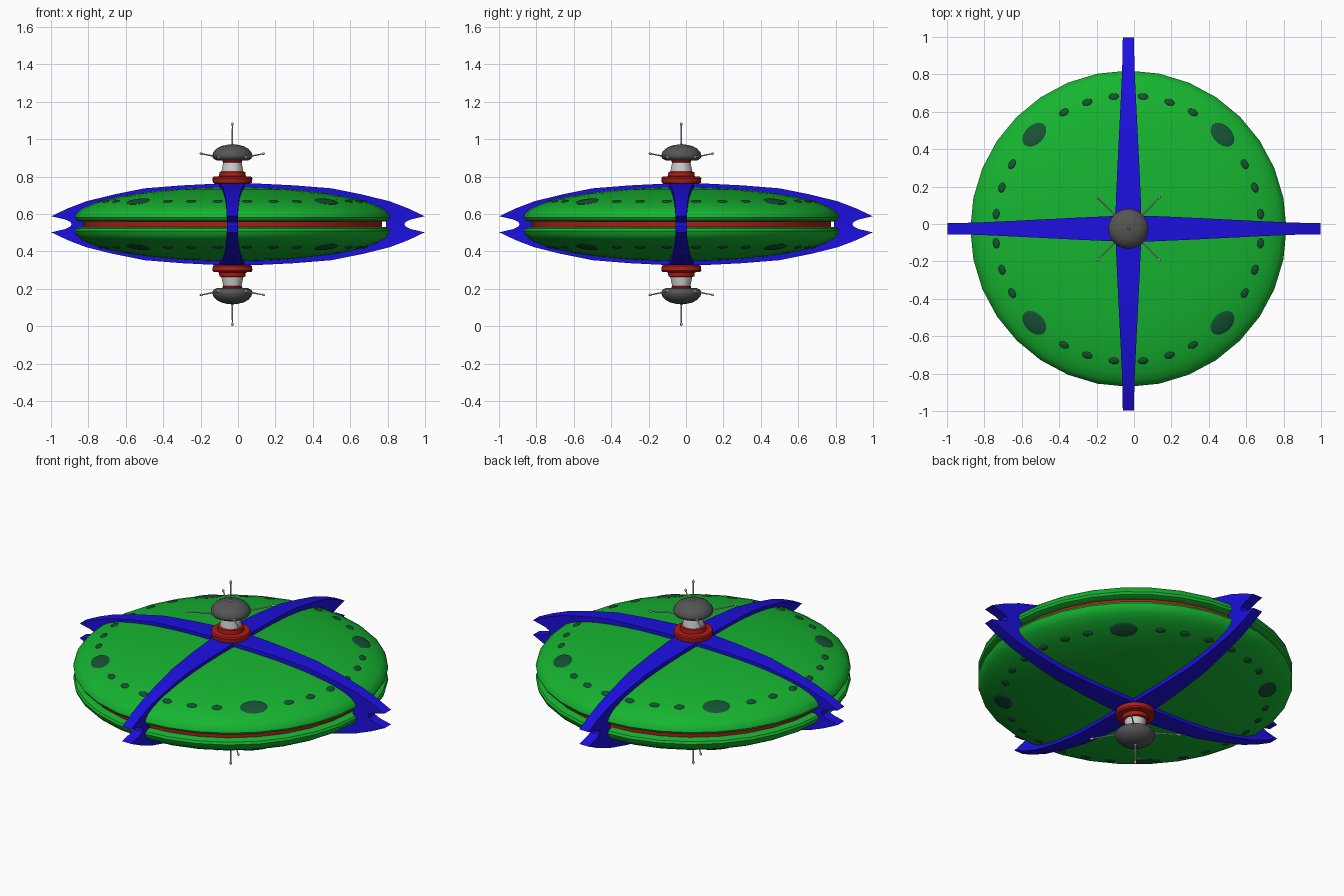
import bpy, bmesh
from math import sin, cos, pi, sqrt, radians, atan2
from mathutils import Matrix, Vector

if "Cube" in bpy.data.objects:
    bpy.data.objects.remove(bpy.data.objects["Cube"])

CENTRE = Vector((-0.03, -0.025, 0.545))   # hull axis; everything mirrors about its z


def material(name, rgb):
    m = bpy.data.materials.new(name)
    m.diffuse_color = (*rgb, 1)
    m.use_nodes = True
    m.node_tree.nodes["Principled BSDF"].inputs["Base Color"].default_value = m.diffuse_color
    return m


GREEN = material("hull green", (0.008, 0.46, 0.03))
BLUE = material("fin blue", (0.012, 0.005, 0.75))
RED = material("collar red", (0.42, 0.012, 0.008))
DARK = material("dark grey", (0.09, 0.09, 0.09))
GLASS = material("window glass", (0.008, 0.085, 0.035))


def finish(name, bm, mat=None, angle=35):
    """Turn a bmesh of the upper half into an object mirrored to the lower half."""
    bmesh.ops.recalc_face_normals(bm, faces=bm.faces)
    me = bpy.data.meshes.new(name)
    bm.to_mesh(me)
    bm.free()
    ob = bpy.data.objects.new(name, me)
    bpy.context.collection.objects.link(ob)
    ob.location = CENTRE
    if mat:
        me.materials.append(mat)
    bpy.ops.object.select_all(action='DESELECT')
    ob.select_set(True)
    bpy.context.view_layer.objects.active = ob
    bpy.ops.object.shade_smooth_by_angle(angle=radians(angle))
    mod = ob.modifiers.new("Mirror", 'MIRROR')
    mod.use_axis = (False, False, True)
    return ob


def lathe(name, profile, mat=None, sides=32):
    """Revolve (radius, z) points around the axis."""
    bm = bmesh.new()
    rings = []
    for r, z in profile:
        if r == 0:
            rings.append([bm.verts.new((0, 0, z))] * sides)
        else:
            rings.append([bm.verts.new((r * cos(2 * pi * i / sides), r * sin(2 * pi * i / sides), z))
                          for i in range(sides)])
    for a, b in zip(rings, rings[1:]):
        for i in range(sides):
            j = (i + 1) % sides
            bm.faces.new(list(dict.fromkeys((a[i], a[j], b[j], b[i]))))
    return finish(name, bm, mat)


# Saucer hull: elliptical shell with a rounded lip
R, H, Z0 = 0.845, 0.163, 0.035


def hull_z(r):
    return Z0 + H * sqrt(max(0, 1 - (r / R) ** 2))


dome = [(R * sin(t), Z0 + H * cos(t)) for t in [pi / 2 * i / 12 for i in range(13)]]
lathe("saucer_hull", dome + [(0.838, 0.022), (0.82, 0.015), (0.77, 0.012), (0.70, 0.012)], GREEN)
lathe("equator_band", [(0.80, 0), (0.80, 0.014), (0.70, 0.014)], RED)

# Windows: flattened lenses set flush in the shell
bm = bmesh.new()
WR = 0.711
slope = atan2(hull_z(WR - 0.01) - hull_z(WR + 0.01), 0.02)
for quarter in range(4):
    for deg in (6.3, 18, 29, 45, 61, 72, 83.7):
        radial, tangent = (0.052, 0.075) if deg == 45 else (0.018, 0.027)
        place = (Matrix.Rotation(radians(deg + 90 * quarter), 4, 'Z')
                 @ Matrix.Translation((WR, 0, hull_z(WR) - 0.001))
                 @ Matrix.Rotation(slope, 4, 'Y')
                 @ Matrix.Diagonal((radial, tangent, 0.007, 1)))
        bmesh.ops.create_uvsphere(bm, u_segments=20, v_segments=8, radius=1, matrix=place)
finish("windows", bm, GLASS)

# Cross fins: tapered clamps hugging the shell, (outer, inner, half width)
STATIONS = [((0, 0.219), (0, 0.16), 0.07), ((0.12, 0.217), (0.12, 0.16), 0.067),
            ((0.30, 0.208), (0.30, 0.145), 0.059), ((0.50, 0.192), (0.49, 0.12), 0.049),
            ((0.66, 0.160), (0.63, 0.09), 0.041), ((0.81, 0.123), (0.74, 0.06), 0.034),
            ((0.91, 0.085), (0.77, 0.045), 0.031), ((0.998, 0.043), (0.785, 0.03), 0.030),
            ((0.925, 0.026), (0.79, 0.02), 0.030), ((0.895, 0.012), (0.79, 0.01), 0.030),
            ((0.89, 0), (0.79, 0), 0.030)]


def fin(name, axis, sign):
    bm = bmesh.new()
    rings = []
    for outer, inner, w in STATIONS:
        ring = []
        for (d, z), side in ((outer, -w), (outer, w), (inner, w), (inner, -w)):
            p = [side, side, z]
            p[axis] = sign * d - CENTRE[axis]
            ring.append(bm.verts.new(p))
        rings.append(ring)
    for a, b in zip(rings, rings[1:]):
        for i in range(4):
            j = (i + 1) % 4
            bm.faces.new((a[i], a[j], b[j], b[i]))
    finish(name, bm, BLUE)


for name, axis, sign in (("fin_left", 0, -1), ("fin_right", 0, 1),
                         ("fin_front", 1, -1), ("fin_back", 1, 1)):
    fin(name, axis, sign)

# Turret: red collar, grey neck, thin red ring and dark domed cap
lathe("collar", [(0, 0.19), (0.088, 0.19), (0.088, 0.216), (0.104, 0.222), (0.107, 0.246),
                 (0.102, 0.254), (0.072, 0.257), (0.069, 0.279), (0.055, 0.283), (0, 0.283)], RED)
lathe("neck", [(0.06, 0.27), (0.058, 0.285), (0.048, 0.334)])
lathe("neck_ring", [(0, 0.330), (0.05, 0.330), (0.053, 0.336), (0.05, 0.346), (0, 0.346)], RED)
lathe("turret_cap", [(0, 0.342), (0.085, 0.342), (0.100, 0.350), (0.107, 0.360), (0.107, 0.370),
                     (0.101, 0.386), (0.085, 0.404), (0.060, 0.418), (0.030, 0.425), (0, 0.427)], DARK)


# Antennas: one upright and four diagonal rods with bead tips and sockets
def antenna(bm, start, end):
    start, end = Vector(start), Vector(end)
    d = end - start
    turn = d.to_track_quat('Z', 'Y').to_matrix().to_4x4()
    bmesh.ops.create_cone(bm, cap_ends=True, segments=8, radius1=0.0045, radius2=0.003, depth=d.length,
                          matrix=Matrix.Translation((start + end) / 2) @ turn)
    for p, size in ((start, (0.009, 0.009, 0.009)), (end - d.normalized() * 0.011, (0.0065, 0.0065, 0.011))):
        bmesh.ops.create_uvsphere(bm, u_segments=10, v_segments=8, radius=1,
                                  matrix=Matrix.Translation(p) @ turn @ Matrix.Diagonal((*size, 1)))


bm = bmesh.new()
antenna(bm, (0, 0, 0.424), (0, 0, 0.545))
for k in range(4):
    a = pi / 4 + k * pi / 2
    antenna(bm, (0.103 * cos(a), 0.103 * sin(a), 0.359), (0.245 * cos(a), 0.245 * sin(a), 0.379))
finish("antennas", bm)
